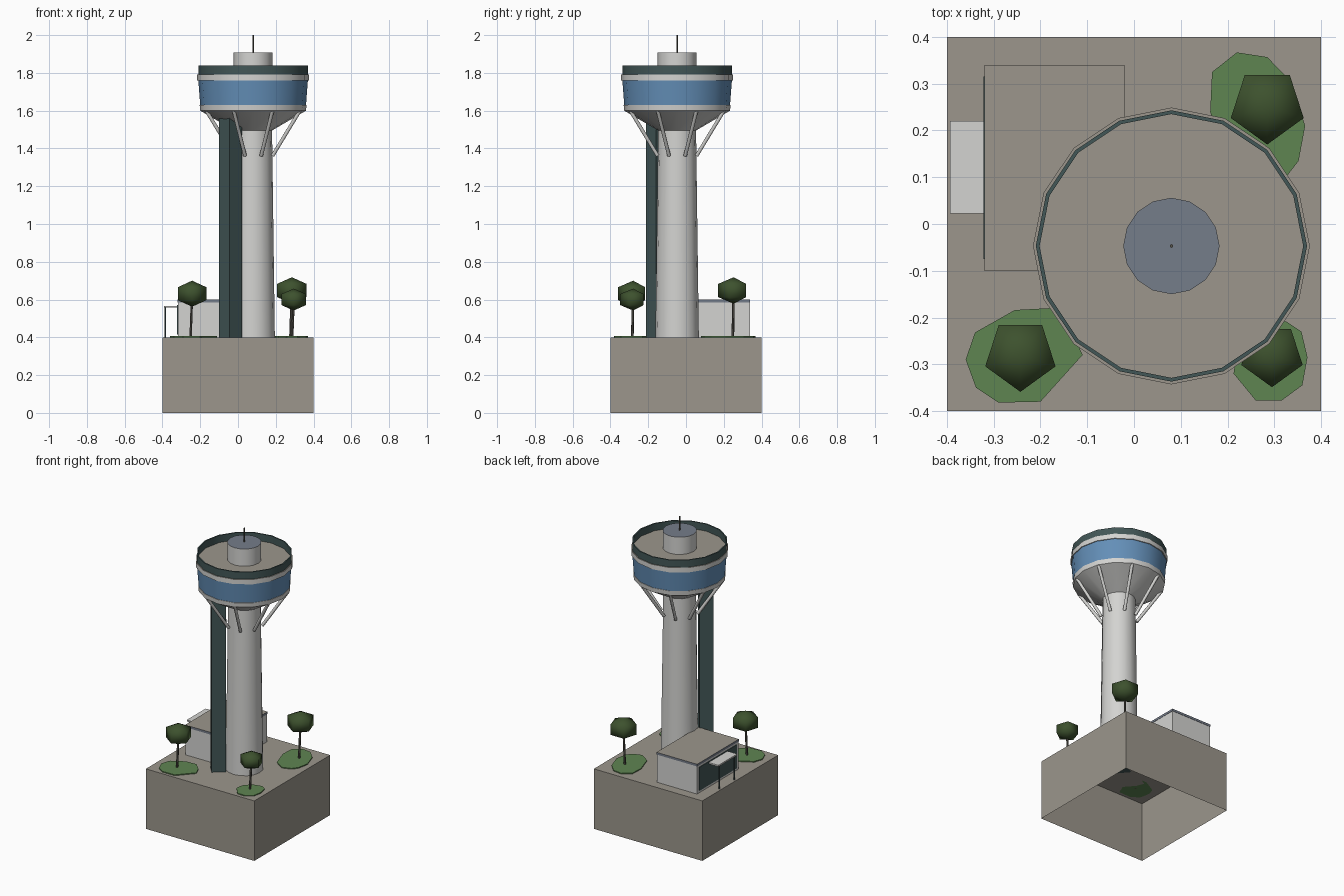
import bpy, bmesh, math
from mathutils import Vector, Matrix

if "Cube" in bpy.data.objects:
    bpy.data.objects.remove(bpy.data.objects["Cube"])


def material(name, srgb):
    m = bpy.data.materials.new(name)
    m.diffuse_color = [((c + 0.055) / 1.055) ** 2.4 for c in srgb] + [1]
    m.use_nodes = True
    m.node_tree.nodes["Principled BSDF"].inputs["Base Color"].default_value = m.diffuse_color
    return m


CONCRETE = material("warm_grey", (0.61, 0.59, 0.55))
WHITE = material("off_white", (0.83, 0.83, 0.82))
BLUE = material("window_blue", (0.39, 0.56, 0.72))
TEAL = material("dark_teal", (0.26, 0.34, 0.34))
SLATE = material("slate", (0.46, 0.49, 0.54))
GRASS = material("grass_green", (0.37, 0.52, 0.32))
LEAF = material("leaf_green", (0.24, 0.32, 0.18))
TRUNK = material("dark_bark", (0.34, 0.33, 0.30))
TOWER = Vector((0.08, -0.047, 0))


def finish(name, bm, mats, smooth=None, recalc=True):
    if recalc:
        bmesh.ops.recalc_face_normals(bm, faces=bm.faces[:])
    me = bpy.data.meshes.new(name)
    bm.to_mesh(me)
    bm.free()
    for m in mats:
        me.materials.append(m)
    ob = bpy.data.objects.new(name, me)
    bpy.context.collection.objects.link(ob)
    if smooth:
        bpy.ops.object.select_all(action='DESELECT')
        ob.select_set(True)
        bpy.context.view_layer.objects.active = ob
        bpy.ops.object.shade_smooth_by_angle(angle=math.radians(smooth))
    return ob


def box(name, lo, hi, mat, top=None, open_bottom=False, turn=0):
    """Box between two corners, optionally with another colour on top."""
    lo, hi = Vector(lo), Vector(hi)
    bm = bmesh.new()
    bmesh.ops.create_cube(bm, size=1)
    bmesh.ops.scale(bm, vec=hi - lo, verts=bm.verts)
    bmesh.ops.rotate(bm, matrix=Matrix.Rotation(turn, 3, 'Z'), verts=bm.verts)
    bmesh.ops.translate(bm, vec=(lo + hi) / 2, verts=bm.verts)
    bm.normal_update()
    for f in bm.faces:
        f.material_index = int(top is not None and f.normal.z > 0.9)
    if open_bottom:
        bmesh.ops.delete(bm, geom=[f for f in bm.faces if f.normal.z < -0.9], context='FACES_ONLY')
    return finish(name, bm, [mat, top or mat], recalc=not open_bottom)


def lathe(name, profile, mats, bands=None, n=16, centre=TOWER, closed=False, smooth=30):
    """Spin an (r, z) profile; bands gives a material slot for each step."""
    bm = bmesh.new()
    rings = []
    for r, z in profile:
        count = n if r > 0 else 1
        rings.append([bm.verts.new((centre.x + r * math.cos(2 * math.pi * i / n),
                                    centre.y + r * math.sin(2 * math.pi * i / n), z))
                      for i in range(count)])
    steps = len(rings) if closed else len(rings) - 1
    for s in range(steps):
        a, b = rings[s], rings[(s + 1) % len(rings)]
        for i in range(n):
            quad = [a[i % len(a)], a[(i + 1) % len(a)], b[(i + 1) % len(b)], b[i % len(b)]]
            f = bm.faces.new(list(dict.fromkeys(quad)))
            f.material_index = bands[s] if bands else 0
    return finish(name, bm, mats, smooth)


def rod(name, a, b, r, mat, n=8):
    a, b = Vector(a), Vector(b)
    bm = bmesh.new()
    rot = (b - a).to_track_quat('Z', 'Y').to_matrix().to_4x4()
    bmesh.ops.create_cone(bm, cap_ends=True, segments=n, radius1=r, radius2=r, depth=(b - a).length,
                          matrix=Matrix.Translation((a + b) / 2) @ rot)
    return finish(name, bm, [mat], 50)


# Ground block, hollow underneath
box("ground_block", (-0.4, -0.4, 0), (0.4, 0.4, 0.4), CONCRETE, open_bottom=True)

# Tower shaft and the lift shaft leaning against it
lathe("tower_shaft", [(0.115, 0.4), (0.1, 1.52)], [WHITE])
box("lift_shaft", (-0.083, -0.195, 0.4), (0.003, -0.111, 1.565), TEAL, turn=math.radians(40))

# Control cabin: flared underside, sill, windows, rim and flat roof
lathe("control_cabin",
      [(0.1, 1.495), (0.28, 1.6), (0.283, 1.63), (0.28, 1.63), (0.29, 1.76),
       (0.296, 1.76), (0.296, 1.792), (0, 1.792)],
      [WHITE, BLUE, CONCRETE], [0, 0, 0, 1, 0, 0, 2])
lathe("roof_parapet", [(0.29, 1.79), (0.29, 1.84), (0.282, 1.84), (0.282, 1.79)], [TEAL], closed=True)
lathe("roof_drum", [(0.103, 1.79), (0.103, 1.907), (0, 1.907)], [WHITE, SLATE], [0, 1])
rod("antenna", TOWER + Vector((0, 0, 1.9)), TOWER + Vector((0, 0, 2)), 0.004, TRUNK, 6)

# Slanted struts under the cabin
for k in range(8):
    t = math.radians(22.5 + 45 * k)
    d = Vector((math.cos(t), math.sin(t), 0))
    rod("cabin_strut", TOWER + d * 0.112 + Vector((0, 0, 1.362)),
        TOWER + d * 0.268 + Vector((0, 0, 1.6)), 0.01, WHITE)

# Entrance building with glazed front and canopy
box("building_walls", (-0.318, -0.098, 0.4), (-0.022, 0.338, 0.59), WHITE)
box("building_roof", (-0.32, -0.1, 0.585), (-0.02, 0.34, 0.6), SLATE, top=CONCRETE)
box("building_glazing", (-0.322, -0.075, 0.415), (-0.317, 0.315, 0.572), TEAL)
box("canopy", (-0.393, 0.022, 0.557), (-0.316, 0.22, 0.567), WHITE)
for y in (0.042, 0.2):
    rod("canopy_post", (-0.385, y, 0.4), (-0.385, y, 0.558), 0.004, TEAL, 6)

# Grass patches as thin irregular plates
PATCHES = [
    [(-.36, -.29), (-.34, -.232), (-.255, -.184), (-.18, -.18), (-.135, -.225), (-.11, -.28),
     (-.2, -.38), (-.29, -.382), (-.338, -.35)],
    [(.163, .24), (.167, .325), (.22, .367), (.285, .357), (.335, .305), (.366, .21),
     (.352, .135), (.325, .1), (.265, .08), (.2, .125)],
    [(.213, -.32), (.26, -.377), (.315, -.378), (.36, -.345), (.371, -.285), (.358, -.23),
     (.325, -.208), (.26, -.225), (.22, -.27)],
]
for pts in PATCHES:
    bm = bmesh.new()
    face = bm.faces.new([bm.verts.new((x, y, 0.4)) for x, y in pts])
    up = bmesh.ops.extrude_face_region(bm, geom=[face])["geom"]
    bmesh.ops.translate(bm, vec=(0, 0, 0.006), verts=[v for v in up if isinstance(v, bmesh.types.BMVert)])
    finish("grass_patch", bm, [GRASS])

# Trees: five-sided crowns on thin trunks (x, y, crown height, crown radius, half height)
for x, y, z, r, h in [(-.243, -.28, .631, .079, .069), (.285, .252, .648, .082, .07),
                      (.295, -.28, .6, .069, .058)]:
    rod("tree_trunk", (x - 0.008, y - 0.004, 0.4), (x, y, z), 0.007, TRUNK, 6)
    crown = lathe("tree_crown", [(0, z - h), (r, z - h / 2), (r, z + h / 2), (0, z + h)], [LEAF],
                  n=5, centre=Vector((0, 0, 0)), smooth=89)
    crown.rotation_euler.z = -math.pi / 2
    crown.location = (x, y, 0)
